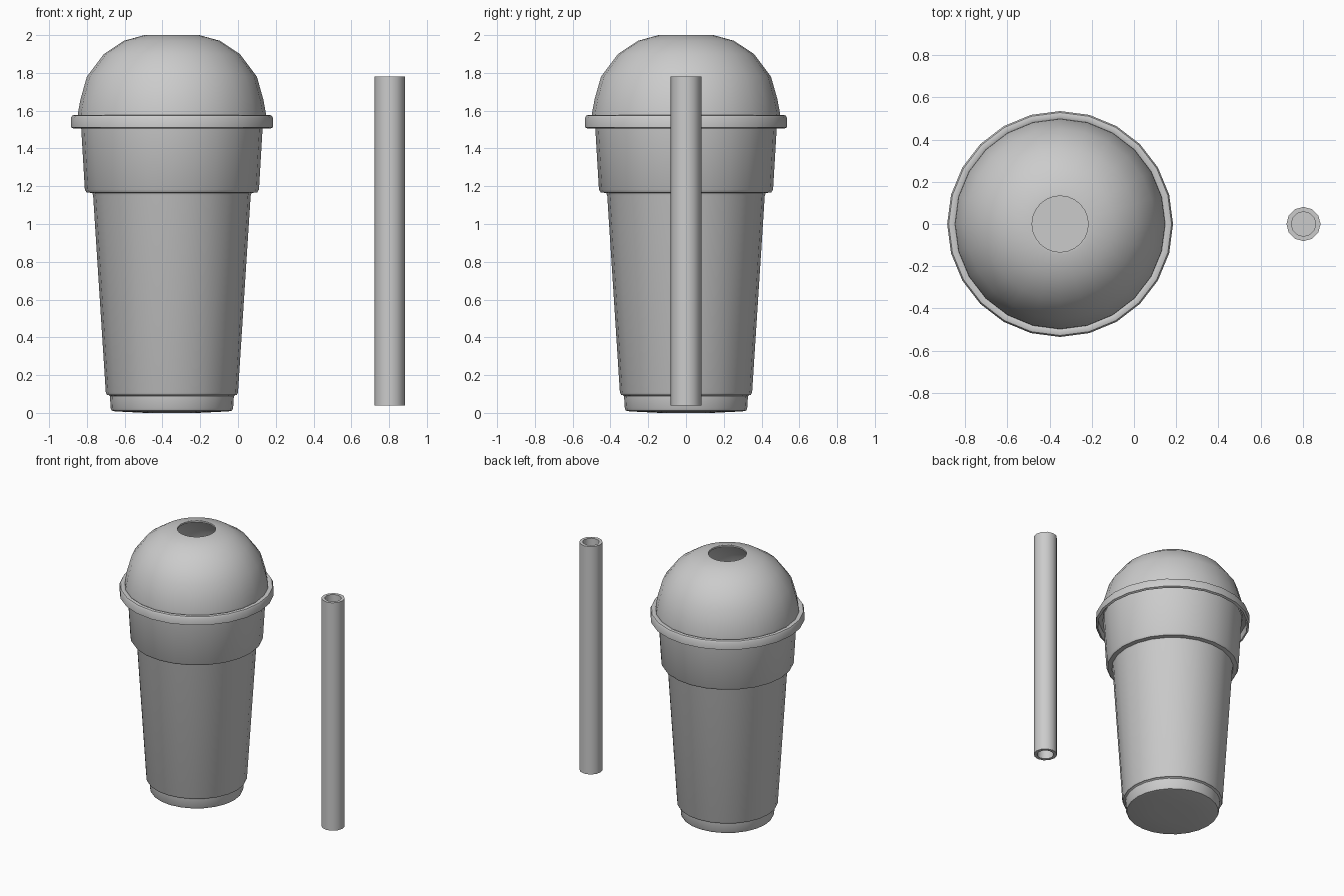
import bpy, bmesh, math

if "Cube" in bpy.data.objects:
    bpy.data.objects.remove(bpy.data.objects["Cube"])


def lathe(name, profile, sides, x, closed=False):
    """Revolve (radius, z) points around a vertical axis at x; radius 0 makes a pole."""
    bm = bmesh.new()
    rings = []
    for r, z in profile:
        if r == 0:
            rings.append([bm.verts.new((x, 0, z))] * sides)
        else:
            rings.append([bm.verts.new((x + r * math.cos(2 * math.pi * i / sides),
                                        r * math.sin(2 * math.pi * i / sides), z))
                          for i in range(sides)])
    pairs = list(zip(rings, rings[1:]))
    if closed:
        pairs.append((rings[-1], rings[0]))
    for a, b in pairs:
        for i in range(sides):
            j = (i + 1) % sides
            corners = list(dict.fromkeys((a[i], a[j], b[j], b[i])))
            bm.faces.new(corners)
    bmesh.ops.recalc_face_normals(bm, faces=bm.faces)
    for f in bm.faces:
        f.smooth = True
    for e in bm.edges:
        e.smooth = e.calc_face_angle(0) < math.radians(40)
    mesh = bpy.data.meshes.new(name)
    bm.to_mesh(mesh)
    bm.free()
    obj = bpy.data.objects.new(name, mesh)
    bpy.context.collection.objects.link(obj)
    return obj


CUP_X = -0.35

# Cup: stepped foot, tapered body, wider collar, then back down the inner wall
lathe("cup", [
    (0, 0), (0.14, 0.0), (0.30, 0.008), (0.318, 0.012), (0.324, 0.024),
    (0.328, 0.088), (0.334, 0.094), (0.344, 0.096), (0.350, 0.108),
    (0.417, 1.150), (0.422, 1.164), (0.452, 1.168), (0.461, 1.182),
    (0.483, 1.555), (0.470, 1.555), (0.447, 1.19), (0.405, 1.17),
    (0.336, 0.11), (0.310, 0.03), (0, 0.03)], 24, CUP_X)

# Lid: skirt ring and faceted dome with a straw hole, with wall thickness
lathe("dome_lid", [
    (0.520, 1.505), (0.535, 1.512), (0.535, 1.562), (0.528, 1.574),
    (0.512, 1.578), (0.498, 1.572),
    (0.497, 1.59), (0.484, 1.66), (0.450, 1.78), (0.360, 1.90),
    (0.254, 1.97), (0.145, 2.0), (0.133, 2.0),
    (0.133, 1.988), (0.249, 1.958), (0.352, 1.89), (0.439, 1.775),
    (0.472, 1.66), (0.485, 1.56), (0.515, 1.556)], 24, CUP_X, closed=True)

# Straw: tube with an internal stop halfway up
STRAW_R, BORE_R = 0.081, 0.058
lathe("straw", [
    (0, 0.90), (BORE_R, 0.90), (BORE_R, 0.04), (STRAW_R, 0.04),
    (STRAW_R, 1.78), (BORE_R, 1.78), (BORE_R, 0.92), (0, 0.92)], 12, 0.803)
